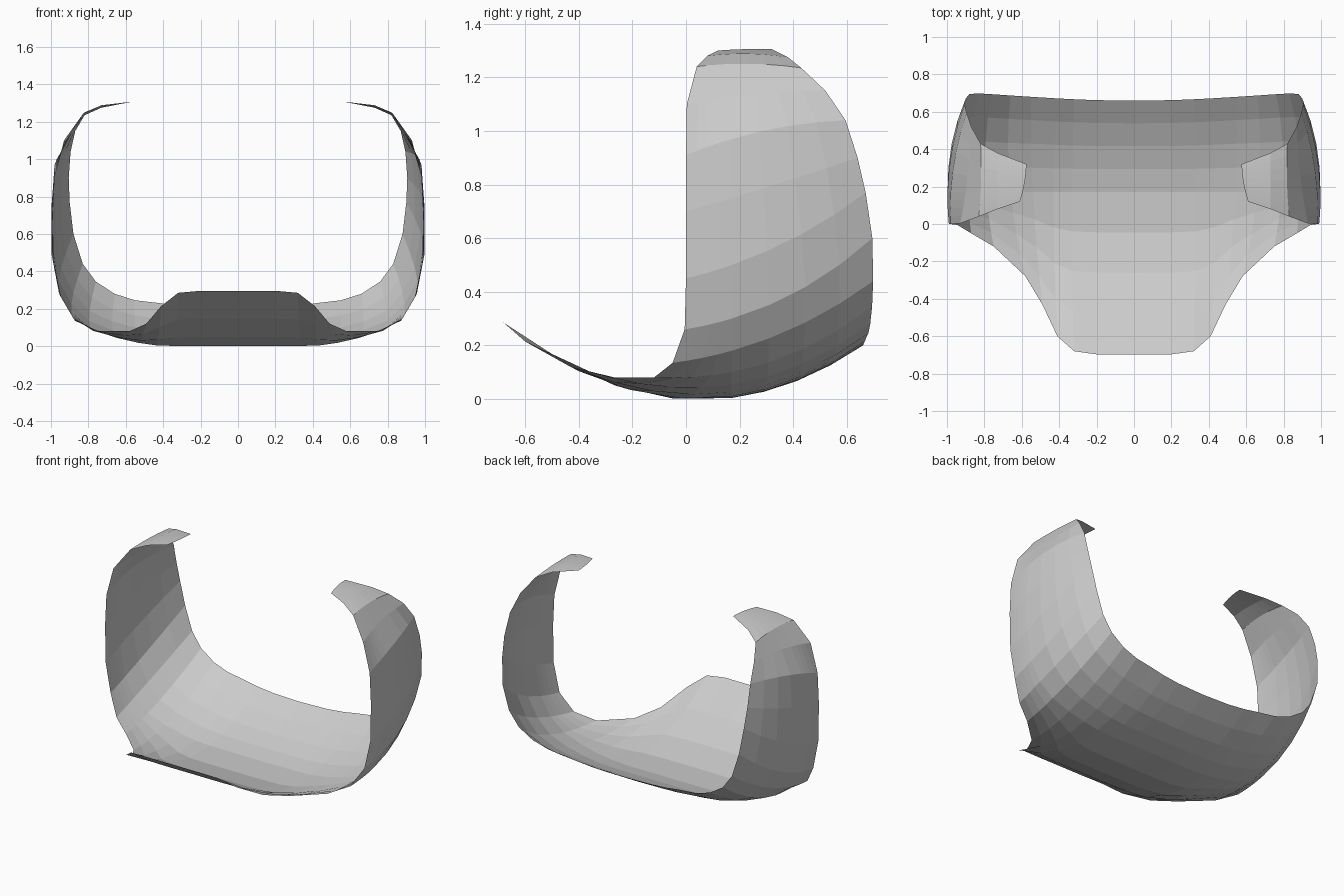
import bpy, bmesh
from mathutils import Vector

# Half of the wrap: front edge, middle line and back edge of each rib, centre to tip
ribs = [
    ((0, -.697, .296), (0, .17, .004), (0, .66, .20)),
    ((.20, -.697, .296), (.20, .17, .004), (.20, .662, .205)),
    ((.32, -.68, .285), (.33, .17, .005), (.32, .667, .215)),
    ((.41, -.60, .215), (.43, .17, .01), (.42, .672, .23)),
    ((.49, -.43, .12), (.54, .17, .027), (.55, .68, .245)),
    ((.58, -.28, .08), (.66, .17, .055), (.66, .687, .28)),
    ((.75, -.12, .08), (.79, .17, .10), (.76, .694, .345)),
    ((.87, -.05, .135), (.89, .17, .18), (.83, .698, .44)),
    ((.945, -.005, .26), (.96, .17, .30), (.88, .695, .60)),
    ((.985, 0, .45), (.997, .17, .50), (.90, .67, .77)),
    ((.99, 0, .70), (.997, .17, .75), (.905, .64, .90)),
    ((.98, 0, .91), (.98, .17, .97), (.895, .595, 1.04)),
    ((.93, .003, 1.10), (.90, .17, 1.13), (.87, .52, 1.15)),
    ((.83, .04, 1.24), (.82, .17, 1.25), (.82, .43, 1.235)),
    ((.73, .08, 1.28), (.73, .19, 1.288), (.73, .38, 1.275)),
    ((.61, .12, 1.30), (.585, .22, 1.305), (.575, .32, 1.305)),
]
STEPS = 4


def rib_points(f, m, b):
    """Smooth curve through the three rib points."""
    f, m, b = Vector(f), Vector(m), Vector(b)
    d1, d2 = (m - f).length, (b - m).length
    s1, s2 = (m - f) / d1, (b - m) / d2
    curve = (s2 - s1) / (d1 + d2)
    ts = [d1 * i / STEPS for i in range(STEPS)]
    ts += [d1 + d2 * i / STEPS for i in range(STEPS + 1)]
    pts = [f + s1 * t + curve * t * (t - d1) for t in ts]
    for p in pts:
        p.z = max(p.z, 0)
    return pts


# Skin between neighbouring ribs
bm = bmesh.new()
rows = [[bm.verts.new(p) for p in rib_points(*r)] for r in ribs]
for a, b in zip(rows, rows[1:]):
    for i in range(len(a) - 1):
        bm.faces.new((a[i], b[i], b[i + 1], a[i + 1]))
mesh = bpy.data.meshes.new("curved_shell")
bm.to_mesh(mesh)
bm.free()
shell = bpy.data.objects.new("curved_shell", mesh)
bpy.context.collection.objects.link(shell)

# Other half
mirror = shell.modifiers.new("mirror", 'MIRROR')
mirror.use_clip = True
